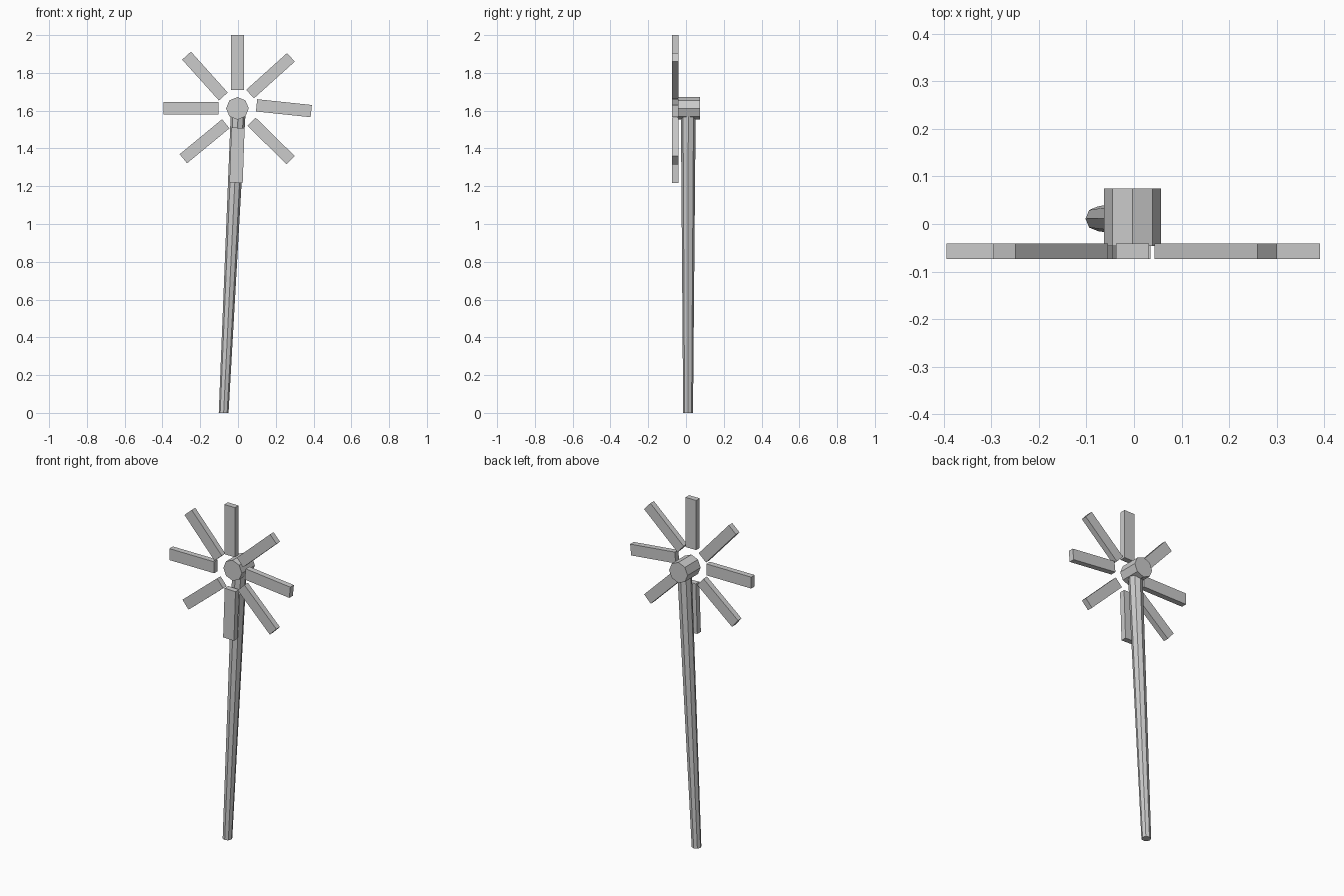
import bpy, bmesh, math
from mathutils import Matrix, Vector

if "Cube" in bpy.data.objects:
    bpy.data.objects.remove(bpy.data.objects["Cube"])

grey = bpy.data.materials.new("light_grey")
grey.diffuse_color = (0.6, 0.6, 0.6, 1)
grey.use_nodes = True
grey.node_tree.nodes["Principled BSDF"].inputs["Base Color"].default_value = grey.diffuse_color


def finish(name, bm):
    bmesh.ops.recalc_face_normals(bm, faces=bm.faces)
    mesh = bpy.data.meshes.new(name)
    bm.to_mesh(mesh)
    bm.free()
    mesh.materials.append(grey)
    obj = bpy.data.objects.new(name, mesh)
    bpy.context.collection.objects.link(obj)
    return obj


def octagon_prism(name, start, end, r_start, r_end):
    """Closed eight-sided prism whose end rings lie flat across the main axis."""
    bm = bmesh.new()
    along_z = abs(end[2] - start[2]) > abs(end[1] - start[1])
    rings = []
    for centre, r in ((start, r_start), (end, r_end)):
        ring = []
        for i in range(8):
            a = i * math.tau / 8
            u, v = r * math.cos(a), r * math.sin(a)
            offset = Vector((u, v, 0) if along_z else (u, 0, v))
            ring.append(bm.verts.new(Vector(centre) + offset))
        bm.faces.new(ring)
        rings.append(ring)
    for i in range(8):
        j = (i + 1) % 8
        bm.faces.new((rings[0][i], rings[0][j], rings[1][j], rings[1][i]))
    return finish(name, bm)


def blade(name, x, z, degrees, width):
    """Flat slab pointing outward from the hub."""
    bm = bmesh.new()
    bmesh.ops.create_cube(bm, size=1)
    bm.transform(Matrix.Translation((x, -0.057, z))
                 @ Matrix.Rotation(-math.radians(degrees), 4, 'Y')
                 @ Matrix.Diagonal((0.291, 0.033, width, 1)))
    return finish(name, bm)


# Leaning, tapered tower
octagon_prism("tower", (-0.076, 0.011, 0), (0.0, 0.012, 1.57), 0.026, 0.039)

# Hub housing running front to back
octagon_prism("hub", (-0.003, -0.046, 1.612), (-0.003, 0.075, 1.612), 0.06, 0.06)

# Eight loose blades, slightly irregular: x, z, angle, width
blades = [
    (-0.003, 1.855, 90, 0.069),
    (0.172, 1.785, 42, 0.061),
    (0.243, 1.613, -6, 0.065),
    (0.175, 1.440, -44.5, 0.061),
    (-0.005, 1.364, -92, 0.070),
    (-0.177, 1.438, 219.5, 0.062),
    (-0.249, 1.613, 180, 0.067),
    (-0.175, 1.783, 132, 0.063),
]
for i, spec in enumerate(blades):
    blade(f"blade_{i + 1}", *spec)
